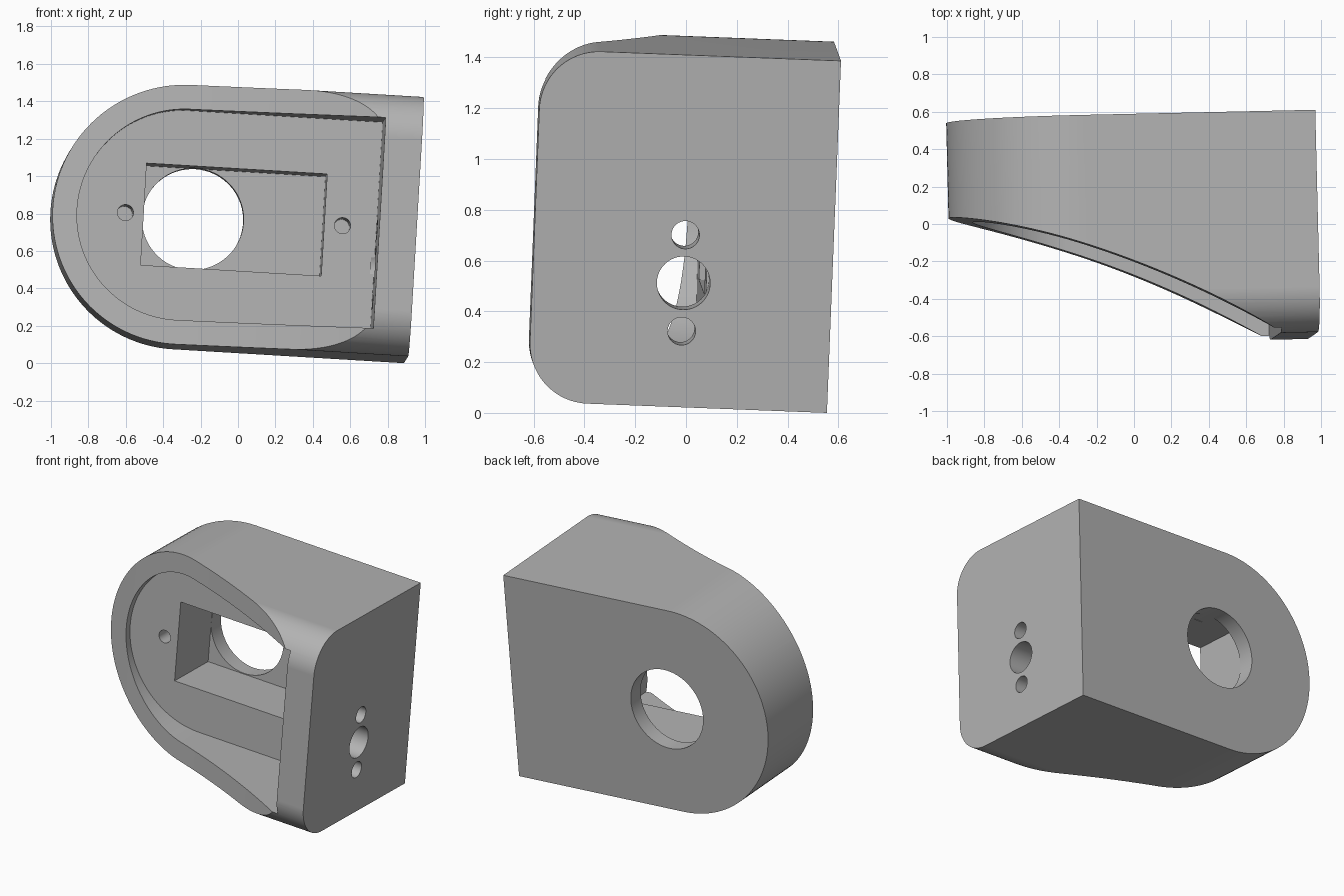
import bpy, bmesh, math
from mathutils import Matrix, Vector

if "Cube" in bpy.data.objects:
    bpy.data.objects.remove(bpy.data.objects["Cube"])

grey = bpy.data.materials.new("plain grey")
grey.use_nodes = True
COLOUR = (0.45, 0.45, 0.45, 1)
grey.diffuse_color = COLOUR
grey.node_tree.nodes["Principled BSDF"].inputs["Base Color"].default_value = COLOUR

HEIGHT, DEPTH = 1.39, 1.18
MID = HEIGHT / 2
ARC_X = -1.24          # centre of the rounded end
FLOOR = -0.49          # pocket floor


def prism(name, outline, axis, start, end):
    """Extrude a 2D outline along one axis; the outline fills the other two in order."""
    bm = bmesh.new()

    def place(a, b, c):
        p = [a, b]
        p.insert(axis, c)
        return bm.verts.new(p)
    rings = [[place(a, b, c) for a, b in outline] for c in (start, end)]
    for ring in rings:
        bm.faces.new(ring)
    for i in range(len(outline)):
        j = (i + 1) % len(outline)
        bm.faces.new((rings[0][i], rings[0][j], rings[1][j], rings[1][i]))
    bmesh.ops.recalc_face_normals(bm, faces=bm.faces)
    mesh = bpy.data.meshes.new(name)
    bm.to_mesh(mesh)
    bm.free()
    mesh.materials.append(grey)
    obj = bpy.data.objects.new(name, mesh)
    bpy.context.collection.objects.link(obj)
    return obj


def arc(cx, cy, r, a0, a1, n):
    steps = [math.radians(a0 + (a1 - a0) * i / n) for i in range(n + 1)]
    return [(cx + r * math.cos(a), cy + r * math.sin(a)) for a in steps]


def circle(cx, cy, r, n=64):
    return arc(cx, cy, r, 0, 360, n)[:-1]


def rounded_end(r, right):
    """D shape: half circle on the left, square on the right."""
    return arc(ARC_X, MID, r, 90, 270, 64) + [(right, MID - r), (right, MID + r)]


def front_curve(x):
    return -0.51 - 0.301 * (x + 1.93) - 0.121 * (x + 1.93) * (x + 0.908)


# Main block
body = prism("bracket_body", rounded_end(MID, 0), 1, 0, -DEPTH)

# Rounded front edges
R = 0.235
side = [(0.1, -0.1)] + [(0.1, HEIGHT + 0.1), (R - DEPTH, HEIGHT + 0.1)]
side = ([(0.1, 0), (0.1, HEIGHT)] + arc(R - DEPTH, HEIGHT - R, R, 90, 180, 20)
        + arc(R - DEPTH, R, R, 180, 270, 20))
rounding = prism("edge_rounding", side, 0, -2.2, 0.2)

# Swept front cut
xs = [-2.1 + 1.9 * i / 40 for i in range(41)]
sweep = [(x, front_curve(x)) for x in xs] + [(-0.2, -1.5), (-2.1, -1.5)]
front_cut = prism("front_cut", sweep, 2, -0.2, HEIGHT + 0.2)

# Pocket, inner well, round opening, screw holes and side holes
cutters = [
    front_cut,
    prism("pocket_cut", rounded_end(0.565, -0.2), 1, FLOOR, -1.5),
    prism("well_cut", [(-1.447, 0.42), (-0.48, 0.42), (-0.48, 0.966), (-1.447, 0.966)],
          1, -0.11, -0.6),
    prism("round_opening_cut", circle(-1.175, 0.697, 0.272), 1, 0.1, -0.2),
]
for x in (-1.545, -0.382):
    cutters.append(prism("screw_hole_cut", circle(x, MID, 0.043, 32), 1, FLOOR + 0.25, -0.55))
for offset, r in ((-0.19, 0.055), (0, 0.105), (0.19, 0.055)):
    cutters.append(prism("side_hole_cut", circle(-0.585, 0.49 + offset, r, 48), 0, -0.22, 0.1))

for tool, operation in [(rounding, 'INTERSECT')] + [(c, 'DIFFERENCE') for c in cutters]:
    tool.hide_render = True
    mod = body.modifiers.new(tool.name, 'BOOLEAN')
    mod.operation, mod.solver, mod.object = operation, 'EXACT', tool

bpy.context.view_layer.objects.active = body
body.select_set(True)
for mod in list(body.modifiers):
    bpy.ops.object.modifier_apply(modifier=mod.name)
for tool in [rounding] + cutters:
    bpy.data.objects.remove(tool)

# Slight lean of the whole part
ax = Vector((0.998, 0.022, -0.06)).normalized()
az = Vector((0.06, 0.04, 0.997))
az = (az - ax * az.dot(ax)).normalized()
ay = az.cross(ax)
lean = Matrix((ax, ay, az)).transposed().to_4x4()
body.data.transform(Matrix.Translation((0.887, 0.555, 0)) @ lean)

bpy.ops.object.select_all(action='DESELECT')
body.select_set(True)
bpy.ops.object.shade_smooth_by_angle(angle=math.radians(20))
weighted = body.modifiers.new("even_shading", 'WEIGHTED_NORMAL')
weighted.keep_sharp = True
